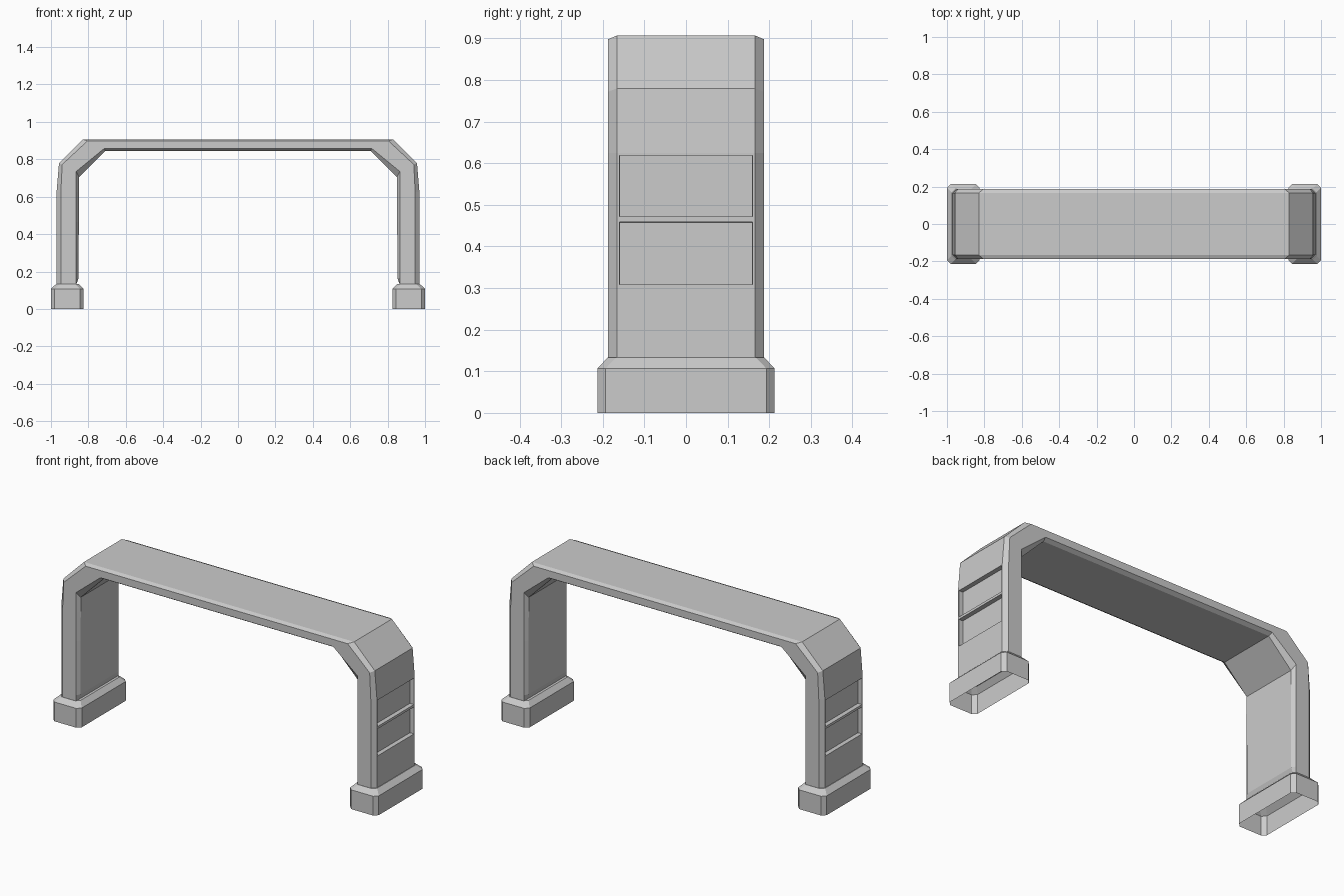
import bpy, bmesh

if "Cube" in bpy.data.objects:
    bpy.data.objects.remove(bpy.data.objects["Cube"])


def make_object(name, bm):
    mesh = bpy.data.meshes.new(name)
    bm.to_mesh(mesh)
    bm.free()
    obj = bpy.data.objects.new(name, mesh)
    bpy.context.collection.objects.link(obj)
    return obj


def loft(bm, rings):
    """Skin closed rings of points; the ends stay open."""
    rows = [[bm.verts.new(p) for p in ring] for ring in rings]
    for a, b in zip(rows, rows[1:]):
        for i in range(len(a)):
            j = (i + 1) % len(a)
            bm.faces.new((a[i], a[j], b[j], b[i]))


# Arch: cross-sections (outer, front-outer, front-inner, inner) as x,z pairs
Y_EDGE, Y_FACE = 0.166, 0.187


def leg_section(z, inner):
    return ((0.97, z), (0.947, z), (0.865, z), (inner, z))


right = [leg_section(0.133, 0.864), leg_section(0.165, 0.852),
         leg_section(0.302, 0.852), leg_section(0.465, 0.851),
         leg_section(0.625, 0.85),
         ((0.957, 0.78), (0.94, 0.772), (0.865, 0.735), (0.85, 0.705)),
         ((0.83, 0.907), (0.805, 0.898), (0.715, 0.858), (0.71, 0.845))]
left = [tuple((-x, z) for x, z in s) for s in reversed(right)]


def section_ring(s):
    ys = (Y_EDGE, Y_FACE, Y_FACE, Y_EDGE)
    front = [(x, -y, z) for (x, z), y in zip(s, ys)]
    back = [(x, y, z) for (x, z), y in zip(s, ys)]
    return front + back[::-1]


bm = bmesh.new()
loft(bm, [section_ring(s) for s in right + left])
bm.normal_update()
bmesh.ops.recalc_face_normals(bm, faces=bm.faces[:])

# Two sunken panels on the outside of each leg
panels = [f for f in bm.faces
          if abs(f.calc_center_median().x) > 0.969
          and abs(f.calc_center_median().y) < 0.01
          and 0.35 < f.calc_center_median().z < 0.6]
bmesh.ops.inset_individual(bm, faces=panels, thickness=0.0095, depth=0)
bmesh.ops.inset_individual(bm, faces=panels, thickness=0.0002, depth=-0.025)
make_object("arch_frame", bm)


# Feet: hollow, open underneath, with clipped corners and a sloped shoulder
def clipped_rect(x0, x1, y, c, z):
    return [(x0 + c, -y, z), (x1 - c, -y, z), (x1, -y + c, z), (x1, y - c, z),
            (x1 - c, y, z), (x0 + c, y, z), (x0, y - c, z), (x0, -y + c, z)]


for side, name in ((1, "right_foot"), (-1, "left_foot")):
    rings = [clipped_rect(0.825, 1.0, 0.213, 0.02, 0.0),
             clipped_rect(0.825, 1.0, 0.213, 0.02, 0.107),
             clipped_rect(0.85, 0.973, 0.188, 0.02, 0.133),
             clipped_rect(0.872, 0.96, 0.175, 0.02, 0.133)]
    bm = bmesh.new()
    loft(bm, [[(side * x, y, z) for x, y, z in r] for r in rings])
    bmesh.ops.recalc_face_normals(bm, faces=bm.faces[:])
    make_object(name, bm)
